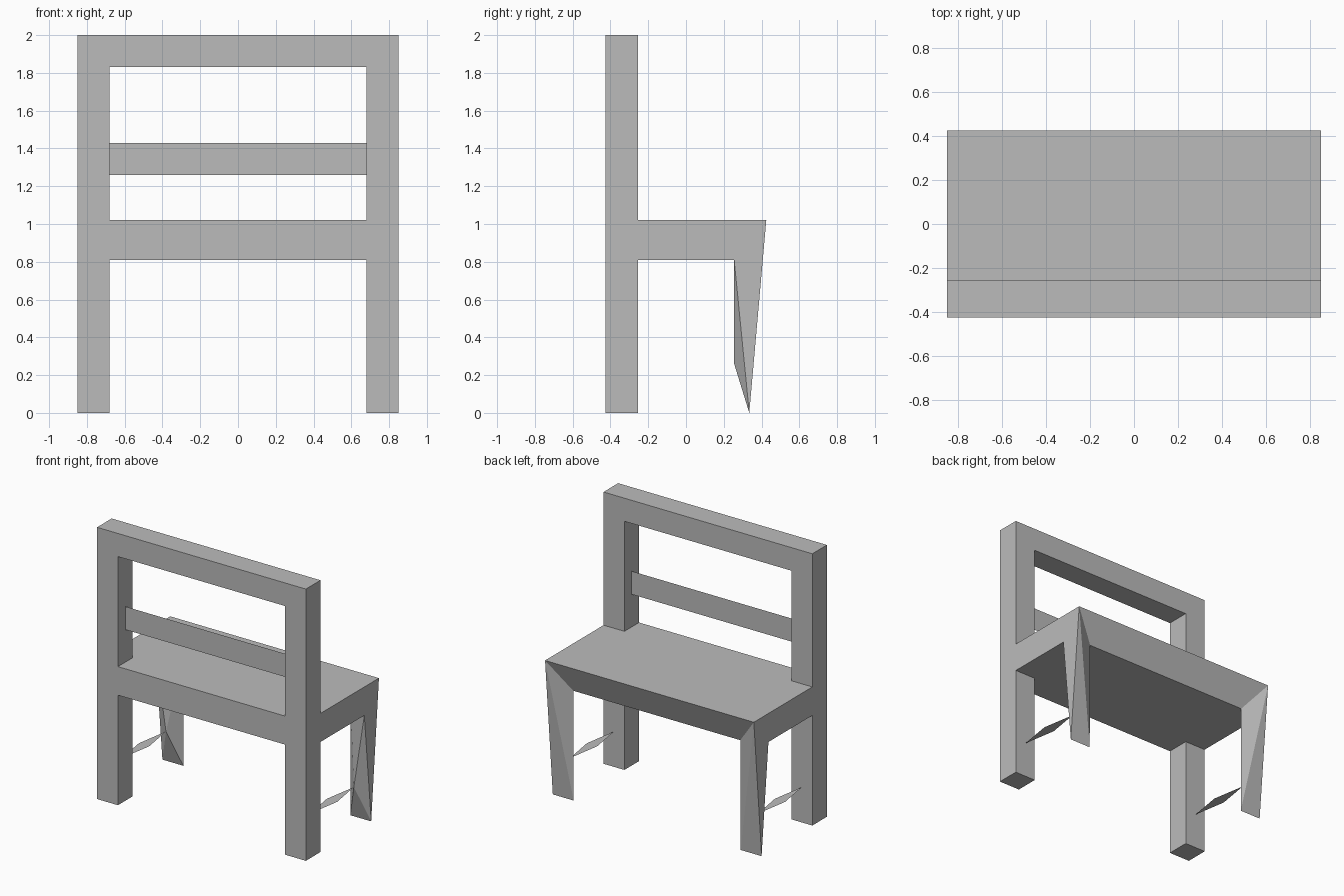
import bpy
import bmesh

old = bpy.data.objects.get("Cube")
if old:
    bpy.data.objects.remove(old, do_unlink=True)

# Main levels: half width, post inner side, post back and front, seat heights
W, IN = 0.85, 0.68
BACK, POST = -0.425, -0.255
LOW, SEAT, TOP = 0.81, 1.02, 2.0
MID = (W + IN) / 2

grey = bpy.data.materials.new("plain_grey")
grey.use_nodes = True
colour = (0.5, 0.5, 0.5, 1)
grey.diffuse_color = colour
grey.node_tree.nodes["Principled BSDF"].inputs["Base Color"].default_value = colour


def make(name, points, faces, mirror=False, closed=True):
    """Mesh from named corner points, optionally mirrored across x."""
    bm = bmesh.new()
    verts = {key: bm.verts.new(co) for key, co in points.items()}
    for face in faces:
        bm.faces.new([verts[key] for key in face])
    if closed:
        bmesh.ops.recalc_face_normals(bm, faces=bm.faces)
    mesh = bpy.data.meshes.new(name)
    bm.to_mesh(mesh)
    bm.free()
    mesh.materials.append(grey)
    obj = bpy.data.objects.new(name, mesh)
    bpy.context.collection.objects.link(obj)
    if mirror:
        mod = obj.modifiers.new("Mirror", "MIRROR")
        mod.use_clip = True
    return obj


def box(name, x, y, z, mirror=False):
    points = {f"{i}{j}{k}": (x[i], y[j], z[k])
              for i in (0, 1) for j in (0, 1) for k in (0, 1)}
    faces = []
    for axis in range(3):
        for side in "01":
            ring = ["00", "01", "11", "10"]
            faces.append([r[:axis] + side + r[axis:] for r in ring])
    return make(name, points, faces, mirror)


# Back frame: posts, top rail and seat rail
box("back_posts", (IN, W), (BACK, POST), (0, TOP), mirror=True)
box("top_rail", (-IN, IN), (BACK, POST), (1.83, TOP))
box("seat_rail", (-IN, IN), (BACK, POST), (LOW, SEAT))

# Flat slat across the back
make("back_slat",
     {"a": (-IN, -0.34, 1.26), "b": (IN, -0.34, 1.26),
      "c": (IN, -0.34, 1.43), "d": (-IN, -0.34, 1.43)},
     ["abcd"], closed=False)

# Seat half with its tapered, faceted leg
seat_points = {
    "a": (0, POST, SEAT), "b": (W, POST, SEAT),
    "c": (W, 0.425, SEAT), "d": (0, 0.425, SEAT),
    "e": (0, POST, LOW), "f": (W, POST, LOW),
    "g": (W, 0.255, LOW), "h": (IN, 0.34, LOW), "i": (0, 0.34, LOW),
    "j": (W, 0.335, 0), "k": (IN, 0.335, 0), "v": (MID, 0.255, 0.26),
}
seat_faces = [
    "abcd", "bfgc", "efghi", "dchi", "abfe",   # seat
    "cgj", "chk", "ckj",                       # outer leg facets
    "gvj", "vkj", "vhk", "ghv",                # inner leg facets
]
make("seat_and_front_legs", seat_points, seat_faces, mirror=True)

# Flat diamond stretchers between post and leg
make("side_stretchers",
     {"a": (MID, POST, 0.26), "b": (MID + 0.042, 0, 0.26),
      "c": (MID, 0.255, 0.26), "d": (MID - 0.042, 0, 0.26)},
     ["abcd"], mirror=True, closed=False)
